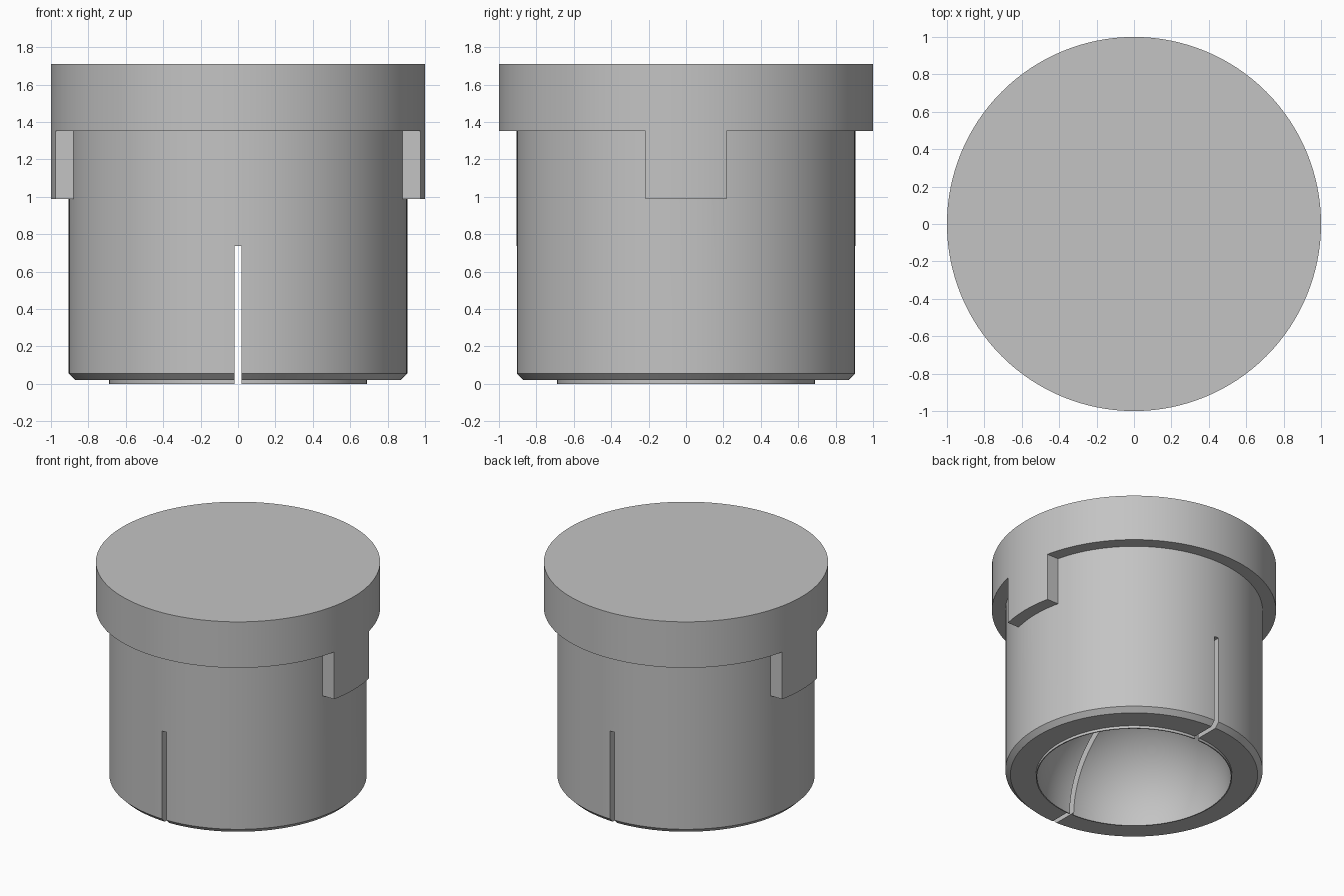
import bpy
import bmesh
from math import cos, sin, pi, radians
from mathutils import Matrix, Vector

SEGMENTS = 128
BODY_R, CAP_R = 0.905, 1.0
CAP_BOTTOM, TOP, LUG_BOTTOM = 1.353, 1.71, 0.987
LUG_HALF = 0.216
SOCKET_R = 0.682
SLOT_W, SLOT_TOP = 0.036, 0.737

default = bpy.data.objects.get("Cube")
if default:
    bpy.data.objects.remove(default, do_unlink=True)

grey = bpy.data.materials.new("plain grey")
grey.use_nodes = True
grey.diffuse_color = (0.55, 0.55, 0.55, 1)
grey.node_tree.nodes["Principled BSDF"].inputs["Base Color"].default_value = (0.55, 0.55, 0.55, 1)


def finish(bm, name):
    bmesh.ops.recalc_face_normals(bm, faces=bm.faces[:])
    mesh = bpy.data.meshes.new(name)
    bm.to_mesh(mesh)
    bm.free()
    mesh.materials.append(grey)
    obj = bpy.data.objects.new(name, mesh)
    bpy.context.collection.objects.link(obj)
    return obj


def lathe(name, profile):
    """Revolve (radius, height) points around z."""
    bm = bmesh.new()
    verts = [bm.verts.new((r, 0, z)) for r, z in profile]
    edges = [bm.edges.new(pair) for pair in zip(verts, verts[1:])]
    bmesh.ops.spin(bm, geom=verts + edges, cent=(0, 0, 0), axis=(0, 0, 1),
                   angle=2 * pi, steps=SEGMENTS, use_duplicate=False)
    bmesh.ops.remove_doubles(bm, verts=bm.verts[:], dist=0.0001)
    return finish(bm, name)


def box(name, low, high):
    low, high = Vector(low), Vector(high)
    bm = bmesh.new()
    bmesh.ops.create_cube(bm, size=1, matrix=Matrix.Translation((low + high) / 2)
                          @ Matrix.Diagonal((*(high - low), 1)))
    obj = finish(bm, name)
    obj.hide_render = True
    return obj


def combine(target, tool, operation):
    """Apply a boolean and discard the tool."""
    mod = target.modifiers.new(operation.lower(), "BOOLEAN")
    mod.operation, mod.object, mod.solver = operation, tool, "EXACT"
    graph = bpy.context.evaluated_depsgraph_get()
    mesh = bpy.data.meshes.new_from_object(target.evaluated_get(graph))
    target.modifiers.clear()
    target.data = mesh
    bpy.data.objects.remove(tool, do_unlink=True)


# Chamfered body with a thin lip around a hemispherical socket
socket = [(SOCKET_R * cos(i * pi / 64), SOCKET_R * sin(i * pi / 64)) for i in range(32)]
plug = lathe("plug_body", [(0, 1.5), (BODY_R, 1.5), (BODY_R, 0.055), (0.87, 0.02),
                           (0.69, 0.02), (0.69, 0)] + socket + [(0, SOCKET_R)])

# Wide cap, trimmed at front and back so that two side lugs hang down
cap = lathe("cap", [(0, TOP), (CAP_R, TOP), (CAP_R, LUG_BOTTOM), (0, LUG_BOTTOM)])
for side in (-1, 1):
    y0, y1 = sorted((side * LUG_HALF, side * 1.5))
    combine(cap, box("lug_cutter", (-1.5, y0, 0.5), (1.5, y1, CAP_BOTTOM)), "DIFFERENCE")
combine(plug, cap, "UNION")

# Narrow slot through the front and back walls
combine(plug, box("slot_cutter", (-SLOT_W / 2, -1.5, -0.5), (SLOT_W / 2, 1.5, SLOT_TOP)),
        "DIFFERENCE")

# Smooth round walls with crisp edges
bpy.ops.object.select_all(action="DESELECT")
plug.select_set(True)
bpy.context.view_layer.objects.active = plug
bpy.ops.object.shade_smooth_by_angle(angle=radians(30))
